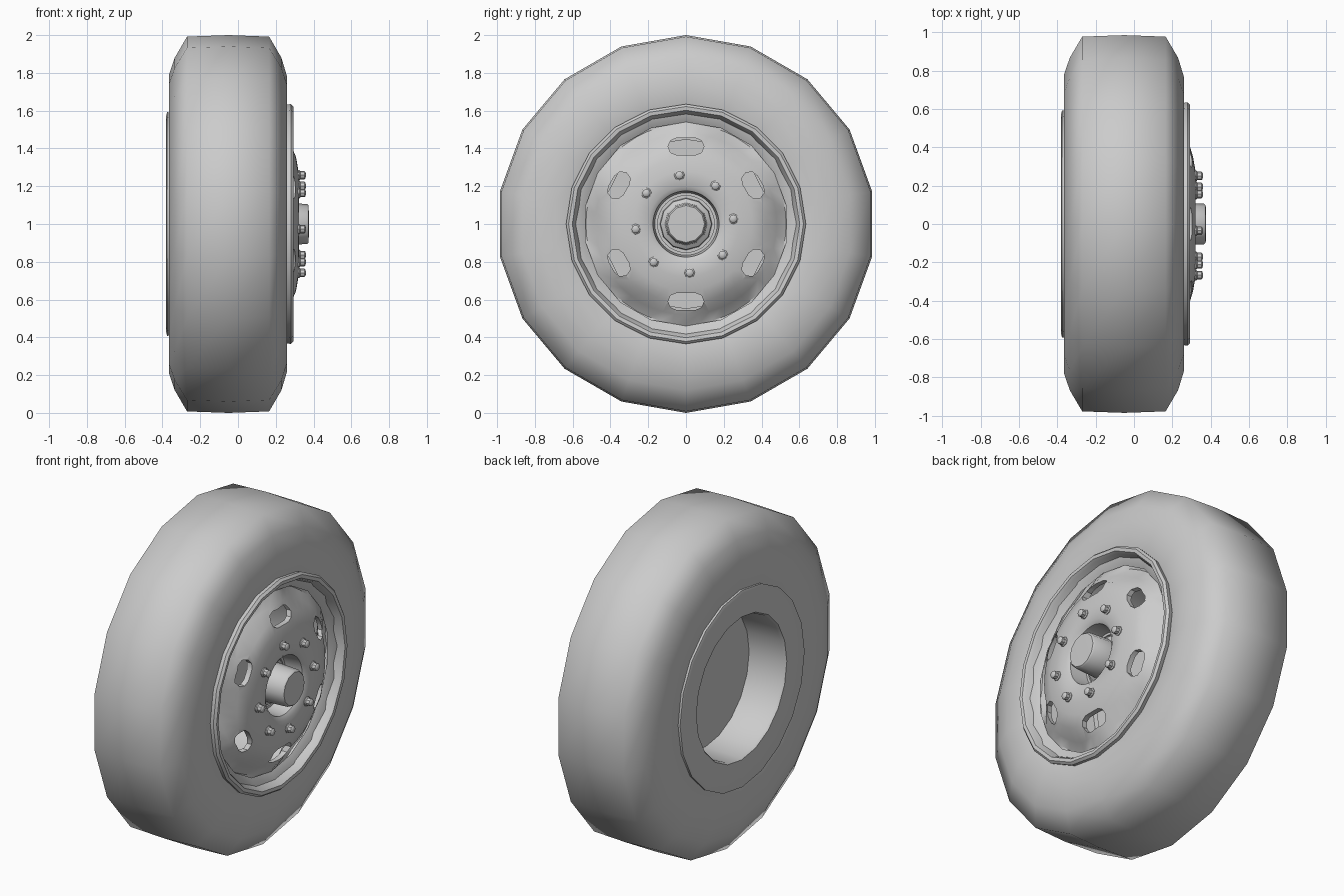
import bpy, bmesh
from math import sin, cos, pi, radians

if "Cube" in bpy.data.objects:
    bpy.data.objects.remove(bpy.data.objects["Cube"])

grey = bpy.data.materials.new("plain grey")
grey.use_nodes = True
COLOUR = (0.6, 0.6, 0.6, 1)
grey.diffuse_color = COLOUR
grey.node_tree.nodes["Principled BSDF"].inputs["Base Color"].default_value = COLOUR

CENTRE_Z = 1.0


def finish(name, bm, smooth=40):
    """Turn a bmesh into a shaded object on the wheel axis."""
    bmesh.ops.remove_doubles(bm, verts=bm.verts, dist=1e-5)
    bmesh.ops.recalc_face_normals(bm, faces=bm.faces)
    mesh = bpy.data.meshes.new(name)
    bm.to_mesh(mesh)
    bm.free()
    mesh.materials.append(grey)
    ob = bpy.data.objects.new(name, mesh)
    ob.location.z = CENTRE_Z
    bpy.context.collection.objects.link(ob)
    shade(ob, smooth)
    return ob


def shade(ob, angle):
    bpy.ops.object.select_all(action='DESELECT')
    ob.select_set(True)
    bpy.context.view_layer.objects.active = ob
    bpy.ops.object.shade_smooth_by_angle(angle=radians(angle))


def lathe(bm, profile, sides, closed=False, y=0, z=0, wave=None):
    """Spin (x, radius) points about the x axis, starting at the top."""
    rings = []
    for k in range(sides):
        a = pi / 2 + 2 * pi * k / sides
        rings.append([bm.verts.new((x + (wave(r, a) if wave else 0),
                                    y + r * cos(a), z + r * sin(a)))
                      for x, r in profile])
    n = len(profile)
    for k in range(sides):
        p, q = rings[k], rings[(k + 1) % sides]
        for i in range(n if closed else n - 1):
            j = (i + 1) % n
            bm.faces.new((p[i], p[j], q[j], q[i]))


def lathe_object(name, profile, sides, smooth=40, **options):
    bm = bmesh.new()
    lathe(bm, profile, sides, **options)
    return finish(name, bm, smooth)


# Tyre with soft shoulders
lathe_object("tyre", [
    (0.22, 0.54), (0.255, 0.6), (0.26, 0.7), (0.26, 0.78), (0.23, 0.88),
    (0.165, 0.992), (-0.05, 1.0), (-0.27, 0.992), (-0.335, 0.88),
    (-0.365, 0.79), (-0.365, 0.68), (-0.36, 0.57), (-0.32, 0.5)],
    18, smooth=75)

# Rim flange at the front, with the barrel running to the back flange
lathe_object("front_flange", [
    (0.25, 0.63), (0.28, 0.635), (0.293, 0.622), (0.291, 0.602),
    (0.275, 0.592), (0.19, 0.565), (0.17, 0.58)], 20, smooth=50, closed=True)
lathe_object("back_barrel", [
    (-0.35, 0.59), (-0.375, 0.592), (-0.38, 0.575), (-0.37, 0.43),
    (-0.355, 0.42), (-0.13, 0.415), (-0.13, 0.5), (0.19, 0.575),
    (0.17, 0.59), (-0.15, 0.52)], 20, smooth=35, closed=True)
lathe_object("back_plate", [
    (-0.11, 0), (-0.11, 0.45), (-0.13, 0.45), (-0.13, 0)], 20)


# Domed dish that swells slightly around each slot
def swell(r, a):
    return -0.025 * cos(6 * a) if 0.45 < r < 0.54 else 0


dish = lathe_object("wheel_dish", [
    (0.195, 0.57), (0.2, 0.53), (0.235, 0.48), (0.287, 0.42), (0.308, 0.35),
    (0.32, 0.28), (0.322, 0.2), (0.305, 0.175), (0.2, 0.165), (0.2, 0.15),
    (0.18, 0.15), (0.18, 0.19), (0.295, 0.21), (0.29, 0.3), (0.26, 0.41),
    (0.21, 0.47), (0.17, 0.53), (0.17, 0.57)],
    48, closed=True, wave=swell)

# Cut six rounded slots
bm = bmesh.new()
for k in range(6):
    a = pi / 2 + k * pi / 3
    half = 0.05 if k % 3 == 0 else 0.032
    outline = []
    for i in range(10):
        t = -pi / 2 + pi * (i % 5) / 4 + (pi if i > 4 else 0)
        u = 0.045 * cos(t) + (half if i < 5 else -half)
        v = 0.41 + 0.045 * sin(t)
        outline.append((v * cos(a) - u * sin(a), v * sin(a) + u * cos(a)))
    near, far = [[bm.verts.new((x, y, z)) for y, z in outline] for x in (0.4, 0.1)]
    bm.faces.new(near)
    bm.faces.new(far)
    for i in range(10):
        j = (i + 1) % 10
        bm.faces.new((near[i], near[j], far[j], far[i]))
cutter = finish("slot_cutter", bm)
cutter.hide_render = True
cut = dish.modifiers.new("slots", 'BOOLEAN')
cut.operation = 'DIFFERENCE'
cut.solver = 'EXACT'
cut.object = cutter
bpy.context.view_layer.objects.active = dish
# Keep the cut ahead of the smoothing, then bake it in
while dish.modifiers[0] != cut:
    bpy.ops.object.modifier_move_up(modifier=cut.name)
bpy.ops.object.modifier_apply(modifier=cut.name)
bpy.data.objects.remove(cutter)
shade(dish, 40)

# Hub floor and stepped hub cap
lathe_object("hub_floor", [(0.19, 0), (0.19, 0.17), (0.17, 0.17), (0.17, 0)], 20)
lathe_object("hub_cap", [
    (0.18, 0.14), (0.215, 0.135), (0.23, 0.112), (0.365, 0.106),
    (0.374, 0.098), (0.376, 0)], 12)

# Eight wheel nuts, each with a washer base and a stud
bm = bmesh.new()
for k in range(8):
    a = radians(96) + k * pi / 4
    lathe(bm, [(0.3, 0), (0.3, 0.028), (0.325, 0.028), (0.33, 0.022),
               (0.352, 0.022), (0.358, 0.016), (0.36, 0)], 8,
          y=0.26 * cos(a) - 0.008, z=0.26 * sin(a))
finish("wheel_nuts", bm)
